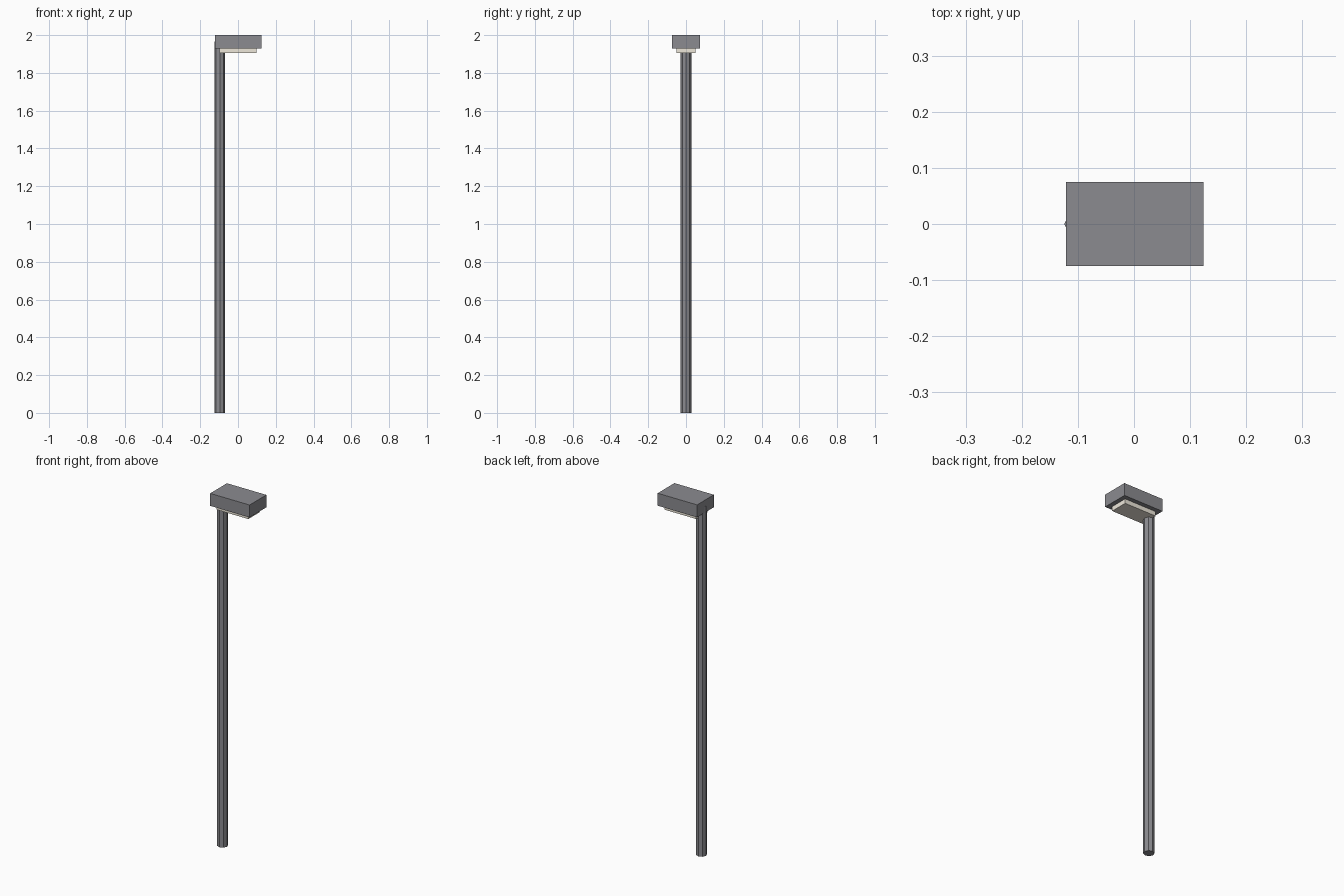
import bpy

if "Cube" in bpy.data.objects:
    bpy.data.objects.remove(bpy.data.objects["Cube"])

def material(name, rgb):
    m = bpy.data.materials.new(name)
    m.diffuse_color = (*rgb, 1)
    m.use_nodes = True
    m.node_tree.nodes["Principled BSDF"].inputs["Base Color"].default_value = m.diffuse_color
    return m

metal = material("metal", (0.26, 0.26, 0.28))
glow = material("warm_light", (0.85, 0.80, 0.70))

def box(name, lo, hi, mat):
    centre = [(a + b) / 2 for a, b in zip(lo, hi)]
    bpy.ops.mesh.primitive_cube_add(size=1, location=centre)
    ob = bpy.context.object
    ob.name = name
    ob.scale = [b - a for a, b in zip(lo, hi)]
    bpy.ops.object.transform_apply(location=False, rotation=False, scale=True)
    ob.data.materials.append(mat)

# octagonal pole, running up into the lamp head
POLE_TOP = 1.965
bpy.ops.mesh.primitive_cylinder_add(vertices=8, radius=0.028, depth=POLE_TOP,
                                    location=(-0.096, 0, POLE_TOP / 2))
pole = bpy.context.object
pole.name = "pole"
pole.data.materials.append(metal)

# lamp housing and the light panel below it
box("lamp_head", (-0.121, -0.0745, 1.93), (0.124, 0.0745, 2.0), metal)
box("light_panel", (-0.098, -0.05, 1.905), (0.099, 0.05, 1.93), glow)
